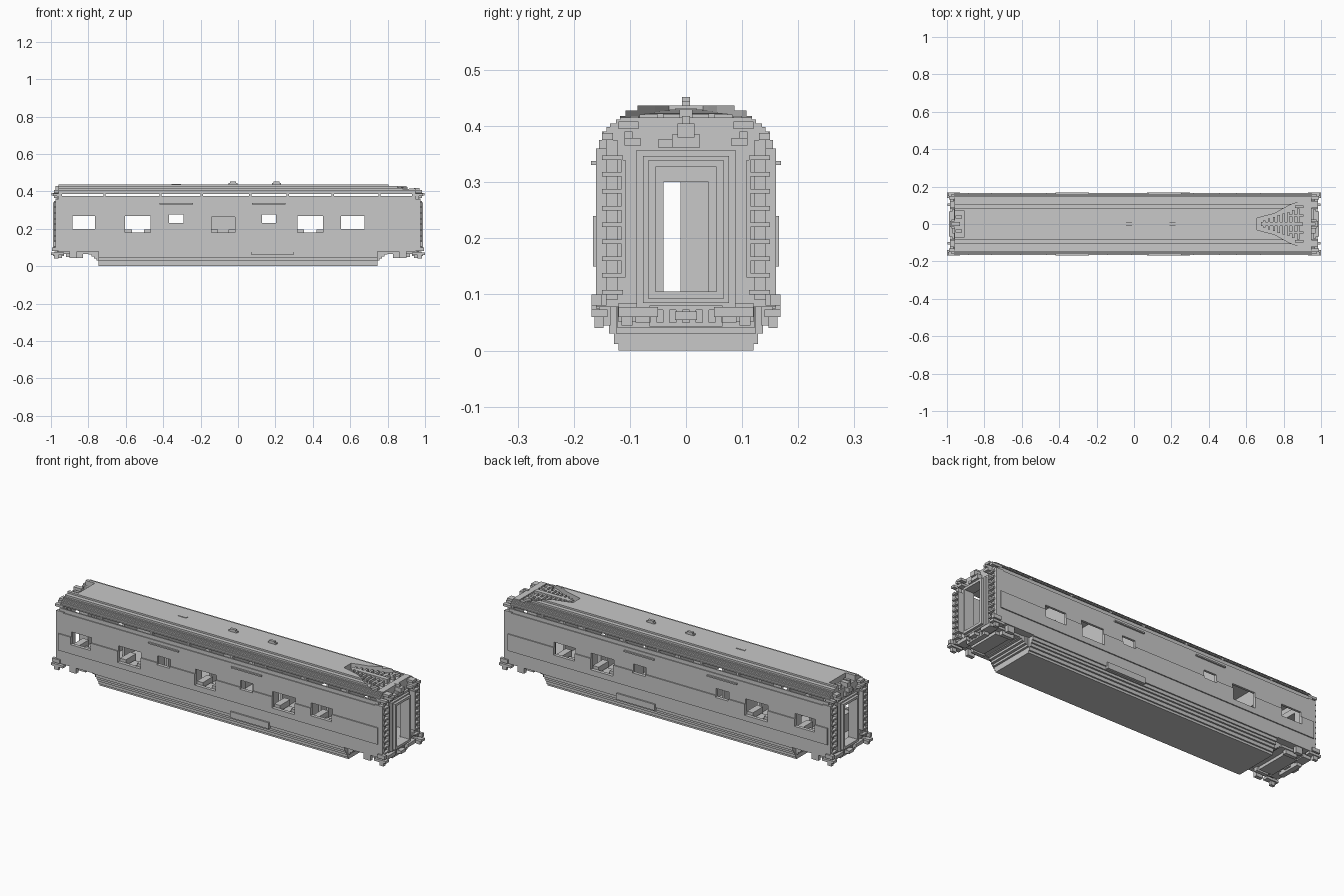
import bpy
import bmesh

cube = bpy.data.objects.get("Cube")
if cube:
    bpy.data.objects.remove(cube, do_unlink=True)

grey = bpy.data.materials.new("plain_grey")
grey.use_nodes = True
COLOUR = (0.58, 0.58, 0.58, 1)
grey.diffuse_color = COLOUR
for node in grey.node_tree.nodes:
    if node.type == "BSDF_PRINCIPLED":
        node.inputs["Base Color"].default_value = COLOUR


def finish(name, bm):
    bmesh.ops.recalc_face_normals(bm, faces=bm.faces)
    mesh = bpy.data.meshes.new(name)
    bm.to_mesh(mesh)
    bm.free()
    mesh.materials.append(grey)
    obj = bpy.data.objects.new(name, mesh)
    bpy.context.collection.objects.link(obj)
    return obj


def prism(name, points, axis, low, high):
    """Extrude a 2D outline along x (outline y, z) or z (outline x, y)."""
    bm = bmesh.new()
    place = (lambda a, b: (low, a, b)) if axis == "x" else (lambda a, b: (a, b, low))
    face = bm.faces.new([bm.verts.new(place(a, b)) for a, b in points])
    out = bmesh.ops.extrude_face_region(bm, geom=[face])
    step = (high - low, 0, 0) if axis == "x" else (0, 0, high - low)
    moved = [v for v in out["geom"] if isinstance(v, bmesh.types.BMVert)]
    bmesh.ops.translate(bm, verts=moved, vec=step)
    return finish(name, bm)


def boxes(name, spans):
    """Join boxes given as (x0, x1, y0, y1, z0, z1)."""
    bm = bmesh.new()
    for x0, x1, y0, y1, z0, z1 in spans:
        for v in bmesh.ops.create_cube(bm, size=1)["verts"]:
            v.co = (x1 if v.co.x > 0 else x0,
                    y1 if v.co.y > 0 else y0,
                    z1 if v.co.z > 0 else z0)
    return finish(name, bm)


def sides(spans):
    """Repeat boxes on the other side."""
    return spans + [(a, b, -d, -c, e, f) for a, b, c, d, e, f in spans]


def at_end(s, spans):
    return [(min(a * s, b * s), max(a * s, b * s), c, d, e, f)
            for a, b, c, d, e, f in spans]


def cut(target, cutter):
    mod = target.modifiers.new("cut", "BOOLEAN")
    mod.object = cutter
    mod.operation = "DIFFERENCE"
    mod.solver = "EXACT"
    bpy.context.view_layer.objects.active = target
    bpy.ops.object.modifier_apply(modifier=mod.name)
    bpy.data.objects.remove(cutter, do_unlink=True)


def ring(half, z0, z1, t, x0, x1):
    """Rectangular frame facing along x."""
    return sides([(x0, x1, half - t, half, z0, z1)]) + [
        (x0, x1, t - half, half - t, z0, z0 + t),
        (x0, x1, t - half, half - t, z1 - t, z1)]


# Body: stepped cross-section, each entry is half width and the top of its step
steps = [(.12, .012), (.128, .03), (.137, .045), (.146, .058), (.153, .075),
         (.16, .15), (.166, .24), (.16, .355), (.155, .375), (.148, .39),
         (.142, .398), (.135, .405), (.125, .412), (.118, .418),
         (.108, .428), (.086, .437)]
half, z = [], 0
for y, top in steps:
    half += [(y, z), (y, top)]
    z = top
body = prism("car_body", half + [(-y, z) for y, z in reversed(half)], "x", -.96, .95)

# Hollow interior with end doorways
cut(body, boxes("inside_cutter", [(-.94, .93, -.148, .148, .1, .385)]))
cut(body, boxes("door_cutter", [(-2, 2, -.054, .054, .103, .33)]))

# Raised underside at both ends
for s in (-1, 1):
    cut(body, boxes("end_cutter", at_end(s, [(.745, 2, -1, 1, -1, .078)])))

# Windows: centre, half width, sill, head, cut through the back as well
windows = [(-.825, .06, .2, .267, True), (-.535, .068, .18, .267, True),
           (-.33, .038, .23, .276, True), (-.08, .063, .18, .264, False),
           (.165, .038, .23, .276, True), (.387, .068, .18, .267, True),
           (.613, .063, .2, .267, True)]
for x, w, z0, z1, through in windows:
    cut(body, boxes("window_cutter", [(x - w, x + w, -1, 1 if through else 0, z0, z1)]))

# Roof recesses: a tapering one at one end and a notch at the other
taper = [(.655, .03), (.69, .04), (.75, .055), (.83, .1), (.88, .118), (.915, .118)]
cut(body, prism("recess_cutter", taper + [(x, -y) for x, y in reversed(taper)],
                "z", .407, 1))
cut(body, boxes("roof_end_cutter", [(.915, 2, -.2, .2, .415, 1)]))
cut(body, boxes("roof_notch_cutter", [(-2, -.905, -.07, .07, .407, 1)]))

# Stepped grille in the tapering recess
ribs = []
for i in range(8):
    x = .69 + i * .026
    w = .02 + i * .009
    ribs.append((x, x + .012, -w, w, .4, .431 - i * .0015))
ribs.append((.68, .9, -.012, .012, .4, .43))
ribs += sides([(.82, .905, .04, .052, .4, .422), (.86, .905, .085, .1, .4, .418)])
boxes("roof_grille", ribs)

# Small roof fittings
vents = []
for x in (-.027, .207):
    vents += [(x - .024, x + .024, -.007, .007, .435, .444),
              (x - .016, x + .016, -.007, .007, .444, .452)]
vents.append((-.355, -.305, -.007, .007, .435, .44))
boxes("roof_vents", vents)
boxes("notch_fittings", sides([(-.955, -.92, .03, .045, .4, .425)])
      + [(-.975, -.93, -.012, .012, .4, .43)])

# Side strips above the small windows and the lower side panel
boxes("side_strips", sides([(x - .09, x + .09, .158, .169, .331, .338)
                            for x in (-.33, .165)]))
boxes("lower_side_panels", sides([(.07, .3, .15, .168, .062, .095)]))

# Inner walls with a corridor opening
walls = []
for i, x in enumerate((-.72, -.42, -.2, .06, .26, .5, .75)):
    door = -.01 if i % 3 == 1 else .04
    walls += [(x, x + .012, -.15, -.04, .095, .39),
              (x, x + .012, door, .15, .095, .39),
              (x, x + .012, -.04, door, .3, .39)]
boxes("inner_walls", walls)

# Seats and tables below the windows
seats = []
for x, w, sill, head, through in windows:
    if w > .05:
        seats += sides([(x - w, x - w + .035, .06, .146, .095, .195),
                        (x + w - .035, x + w, .06, .146, .095, .195),
                        (x - .02, x + .02, .09, .146, .165, .175)])
boxes("seats_and_tables", seats)

for s, end in ((1, "left"), (-1, "right")):
    # Gangway portal of nested frames
    portal = (ring(.088, .078, .357, .014, .935, .962)
              + ring(.077, .085, .347, .013, .935, .974)
              + ring(.067, .092, .34, .013, .935, .988))
    boxes(end + "_gangway_portal", at_end(s, portal))

    # Corner posts, ladders and grab rails
    posts = sides([(.93, .975, .142, .16, .08, .36),
                   (.93, .968, .122, .142, .09, .375),
                   (.94, .982, .108, .115, .13, .34)])
    boxes(end + "_corner_posts", at_end(s, posts))
    rungs = sides([(.95, .984, .112, .15, .1 + i * .03, .108 + i * .03)
                   for i in range(9)])
    boxes(end + "_ladder_rungs", at_end(s, rungs))

    # Upper brackets and the end lamp
    upper = sides([(.94, .985, .08, .11, .365, .378), (.94, .998, .095, .11, .378, .39),
                   (.94, .985, .085, .12, .395, .408), (.94, .99, .13, .15, .375, .388)])
    boxes(end + "_upper_brackets", at_end(s, upper))
    lamp = [(.94, .975, -.025, .025, .362, .385), (.94, .985, -.015, .015, .38, .405),
            (.94, .97, -.007, .007, .4, .418), (.94, .97, -.05, -.025, .362, .376)]
    boxes(end + "_end_lamp", at_end(s, lamp))

    # Stepped underside rising from the skirt
    rise = [(.74 + i * .014, .756 + i * .014, i * .002 - .125, .125 - i * .002,
             .03 + i * .011, .085) for i in range(5)]
    boxes(end + "_underside_steps", at_end(s, rise))

    # End underframe, coupler, slotted beam and boarding steps
    frame = [(.8, .955, -.12, .12, .066, .085), (.84, .92, -.09, .09, .05, .07)]
    frame += sides([(.83, .9, .095, .115, .045, .07), (.93, .98, .05, .12, .06, .078)])
    boxes(end + "_underframe", at_end(s, frame))
    beam = [(.94, .968, -.065, .065, .043, .05), (.94, .968, -.065, .065, .072, .08),
            (.94, .955, -.065, .065, .048, .074)]
    beam += [(.95, .968, y - .006, y + .006, .048, .074)
             for y in (-.058, -.035, -.012, .012, .035, .058)]
    beam.append((.93, .99, -.02, .02, .054, .07))
    boxes(end + "_coupler_beam", at_end(s, beam))
    step = sides([(.93, 1, .14, .168, .06, .073), (.96, .985, .147, .163, .04, .06),
                  (.95, .995, .15, .168, .08, .1), (.86, .9, .135, .155, .045, .08)])
    boxes(end + "_boarding_steps", at_end(s, step))
